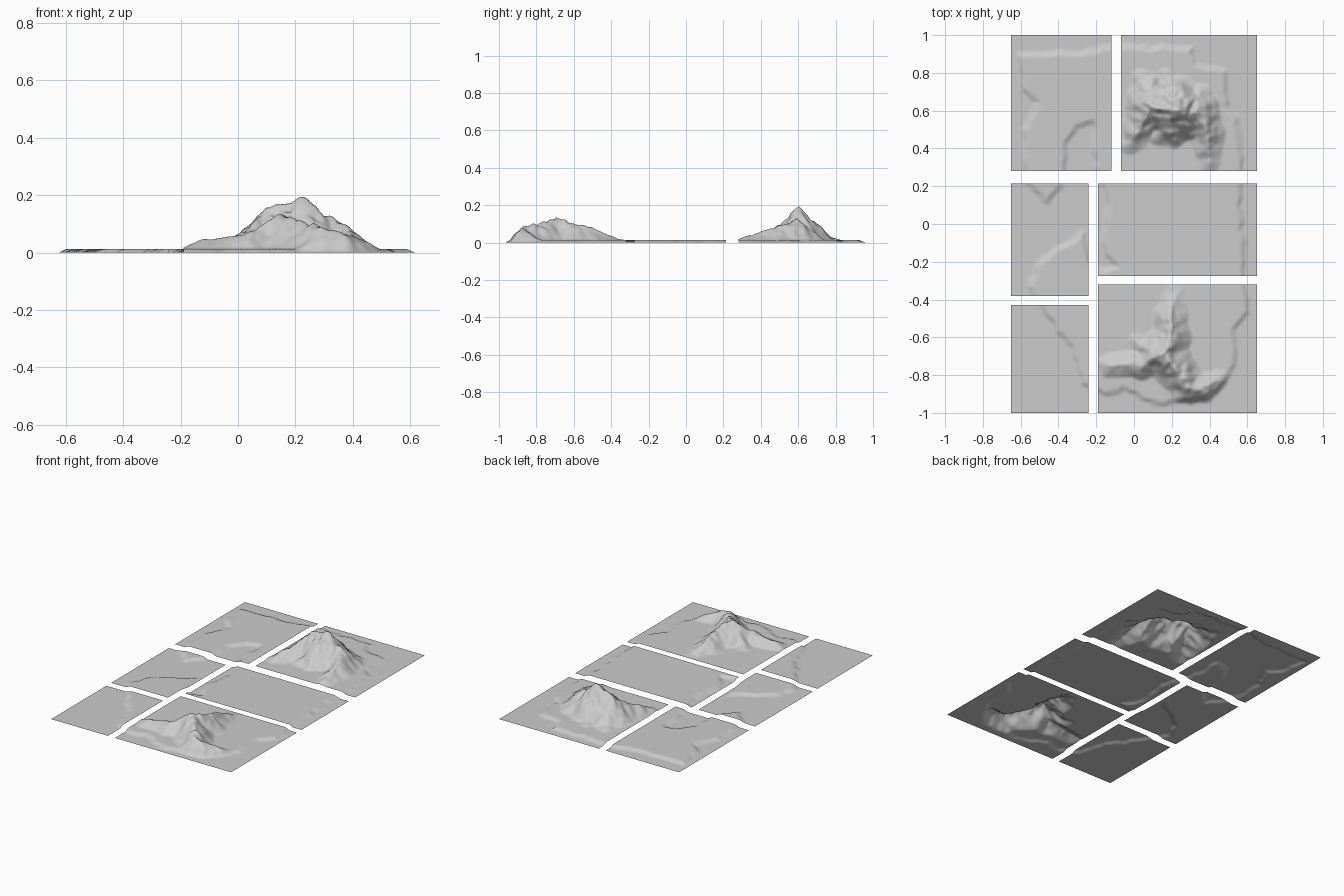
import bpy, bmesh
from mathutils import Vector, noise

LAND = 0.013      # height of the lowland above the sea
STEP = 0.009      # grid spacing

# Map tiles: x0, x1, y0, y1
TILES = {
    "north_west_tile": (-0.65, -0.12, 0.28, 1.0),
    "north_east_tile": (-0.07, 0.65, 0.28, 1.0),
    "west_tile": (-0.65, -0.24, -0.38, 0.215),
    "east_tile": (-0.19, 0.65, -0.275, 0.215),
    "south_west_tile": (-0.65, -0.24, -1.0, -0.43),
    "south_east_tile": (-0.19, 0.65, -1.0, -0.32),
}

# Coastline of the mainland, clockwise from the north-west corner
COAST = [(-0.61, 0.90), (-0.3, 0.91), (-0.1, 0.94), (0.31, 0.93), (0.32, 0.84),
         (0.48, 0.82), (0.49, 0.62), (0.55, 0.56), (0.57, 0.3), (0.56, 0.1),
         (0.58, -0.1), (0.58, -0.3), (0.60, -0.48), (0.53, -0.55), (0.53, -0.75),
         (0.46, -0.87), (0.33, -0.93), (0.1, -0.95), (-0.05, -0.87), (-0.15, -0.9),
         (-0.27, -0.84), (-0.33, -0.65), (-0.43, -0.52), (-0.56, -0.33), (-0.5, -0.2),
         (-0.4, -0.13), (-0.27, -0.05), (-0.23, -0.25), (-0.1, -0.23), (-0.17, -0.1),
         (-0.13, 0.1), (-0.2, 0.3), (-0.21, 0.53), (-0.29, 0.53), (-0.36, 0.43),
         (-0.38, 0.2), (-0.46, 0.12), (-0.57, 0.22), (-0.58, 0.5), (-0.5, 0.65), (-0.58, 0.7)]

# Mountain ridges: chains of (x, y, height)
RIDGES = [
    # north-east massif
    [(0.22, 0.60, 0.195), (0.17, 0.61, 0.17), (0.10, 0.62, 0.155), (0.05, 0.55, 0.10), (-0.02, 0.43, 0.04)],
    [(0.22, 0.60, 0.195), (0.27, 0.57, 0.14), (0.33, 0.60, 0.125), (0.38, 0.51, 0.09), (0.40, 0.34, 0.04)],
    [(0.22, 0.60, 0.195), (0.22, 0.69, 0.10), (0.17, 0.77, 0.03)],
    [(0.10, 0.62, 0.155), (0.08, 0.70, 0.08), (0.04, 0.77, 0.03)],
    [(0.33, 0.60, 0.125), (0.34, 0.67, 0.06)],
    [(0.22, 0.60, 0.195), (0.20, 0.53, 0.12), (0.15, 0.48, 0.06)],
    # south-east range with three arms
    [(0.15, -0.69, 0.135), (0.05, -0.74, 0.075), (-0.02, -0.74, 0.055), (-0.13, -0.75, 0.045)],
    [(0.15, -0.69, 0.135), (0.20, -0.60, 0.10), (0.19, -0.50, 0.08), (0.22, -0.36, 0.02)],
    [(0.15, -0.69, 0.135), (0.23, -0.77, 0.105), (0.29, -0.86, 0.09), (0.36, -0.87, 0.07), (0.44, -0.83, 0.04)],
    [(0.10, -0.69, 0.09), (0.02, -0.62, 0.03)],
]


def nearest(p, a, b):
    """Parameter and distance of the closest point on a segment."""
    d = b - a
    t = max(0.0, min(1.0, (p - a).dot(d) / d.length_squared))
    return t, (p - a - d * t).length


coast = [Vector(c) for c in COAST]
shores = list(zip(coast, coast[1:] + coast[:1]))
spines = [(Vector(a[:2]), Vector(b[:2]), a[2], b[2])
          for r in RIDGES for a, b in zip(r, r[1:])]


def lowland(p):
    inside, best = False, 9.0
    for a, b in shores:
        best = min(best, nearest(p, a, b)[1])
        if (a.y > p.y) != (b.y > p.y) and p.x < a.x + (p.y - a.y) * (b.x - a.x) / (b.y - a.y):
            inside = not inside
    d = best if inside else -best
    t = max(0.0, min(1.0, d / 0.04 + 0.5))
    return LAND * t * t * (3 - 2 * t)


def mountain(p):
    top = 0.0
    for a, b, ha, hb in spines:
        t, d = nearest(p, a, b)
        h = ha + (hb - ha) * t
        u = max(0.0, 1 - d / (0.035 + 0.75 * h))
        top = max(top, (h - LAND) * (0.65 * u + 0.35 * u * u * (3 - 2 * u)))
    return top


def height(x, y):
    q = Vector((x, y, 0.0))
    # small wobble makes crooked coasts and ridges
    wob = Vector((noise.noise(q * 16), noise.noise(q * 16 + Vector((7, 3, 1))))) * 0.016
    p = Vector((x, y)) + wob
    m = mountain(p)
    rough = 1 + 0.16 * noise.noise(q * 30 + Vector((2, 5, 9)))
    return max(0.0, lowland(p) + m * (rough if m < 0.15 else 1 + (rough - 1) * 0.3))


def tile(name, x0, x1, y0, y1):
    nx, ny = round((x1 - x0) / STEP), round((y1 - y0) / STEP)
    bm = bmesh.new()
    rows = []
    for j in range(ny + 1):
        y = y0 + (y1 - y0) * j / ny
        row = []
        for i in range(nx + 1):
            x = x0 + (x1 - x0) * i / nx
            row.append(bm.verts.new((x, y, height(x, y))))
        rows.append(row)
    for r, s in zip(rows, rows[1:]):
        for i in range(nx):
            bm.faces.new((r[i], r[i + 1], s[i + 1], s[i])).smooth = True
    mesh = bpy.data.meshes.new(name)
    bm.to_mesh(mesh)
    bm.free()
    bpy.context.collection.objects.link(bpy.data.objects.new(name, mesh))


for name, box in TILES.items():
    tile(name, *box)
